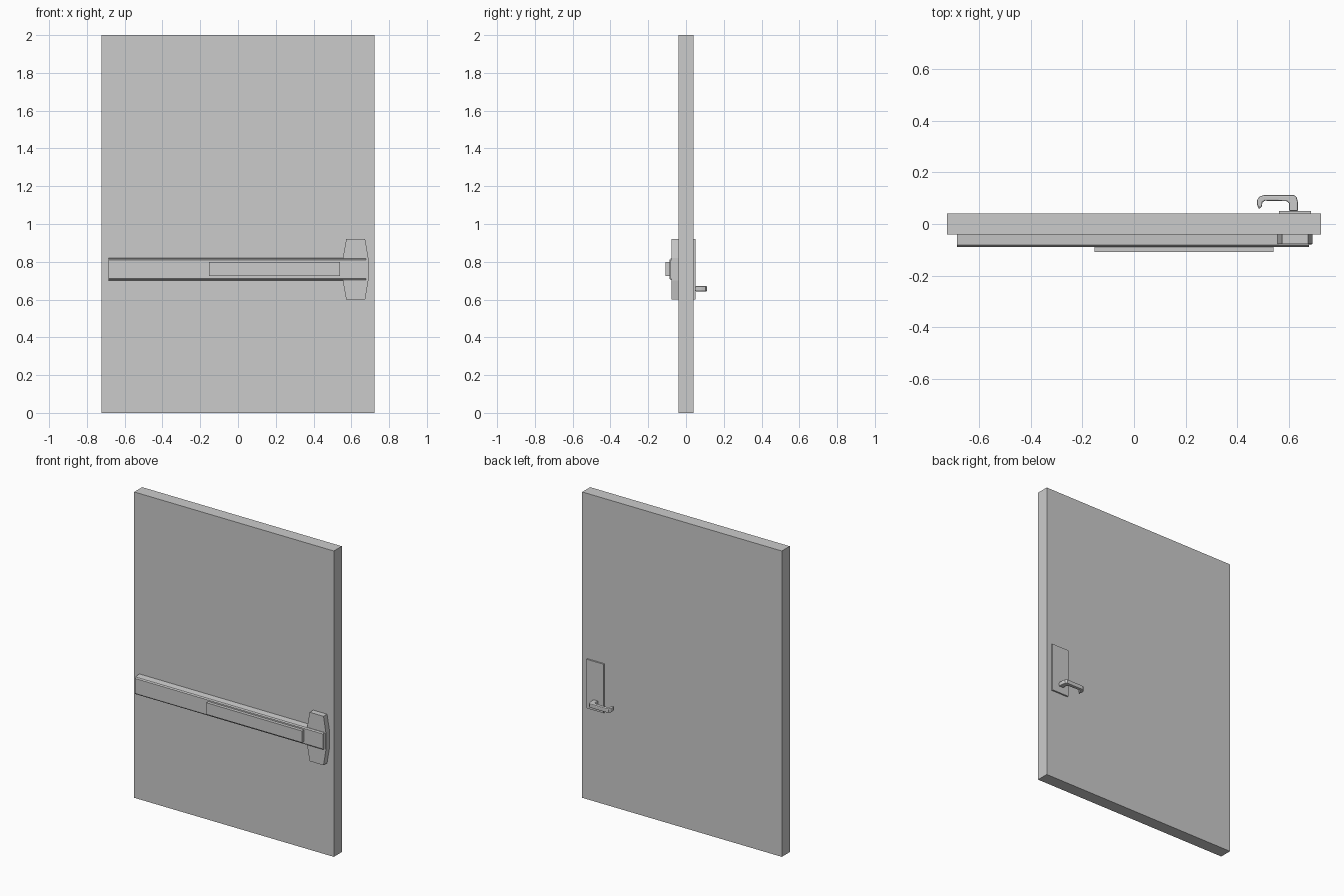
import bpy, bmesh
from mathutils import Vector

if "Cube" in bpy.data.objects:
    bpy.data.objects.remove(bpy.data.objects["Cube"])


def prism(name, pts, to3d, direction, bevel=0.0, segments=2):
    """Extrude a flat outline along a direction, optionally bevelled."""
    bm = bmesh.new()
    face = bm.faces.new([bm.verts.new(to3d(*p)) for p in pts])
    ext = bmesh.ops.extrude_face_region(bm, geom=[face])
    moved = [g for g in ext["geom"] if isinstance(g, bmesh.types.BMVert)]
    bmesh.ops.translate(bm, verts=moved, vec=Vector(direction))
    bmesh.ops.recalc_face_normals(bm, faces=bm.faces)
    mesh = bpy.data.meshes.new(name)
    bm.to_mesh(mesh)
    bm.free()
    ob = bpy.data.objects.new(name, mesh)
    bpy.context.collection.objects.link(ob)
    if bevel:
        mod = ob.modifiers.new("Bevel", "BEVEL")
        mod.width = bevel
        mod.segments = segments
        mod.limit_method = "ANGLE"
        mod.angle_limit = 0.9
    return ob


def box(name, x0, x1, y0, y1, z0, z1):
    pts = [(x0, z0), (x1, z0), (x1, z1), (x0, z1)]
    return prism(name, pts, lambda x, z: (x, y0, z), (0, y1 - y0, 0))


def mirrored(half, centre):
    """Close a half outline (u, v) by mirroring v about a centre."""
    return half + [(u, 2 * centre - v) for u, v in reversed(half)]


MID = 0.76

# Door leaf
box("door_leaf", -0.722, 0.722, -0.041, 0.041, 0, 2)

# Push bar housing, chamfered profile along x
rail = mirrored([(-0.041, 0.82), (-0.082, 0.816), (-0.088, 0.809)], MID)
prism("bar_housing", rail, lambda y, z: (-0.685, y, z), (1.362, 0, 0))
end = mirrored([(-0.041, 0.81), (-0.082, 0.81)], MID)
prism("bar_end_cap", end, lambda y, z: (0.677, y, z), (0.009, 0, 0))

# Push pad
box("push_pad", -0.153, 0.54, -0.109, -0.087, 0.724, 0.8)

# Latch case with tapered top and bottom
case = mirrored([(0.573, 0.92), (0.555, 0.82)], MID)
case += mirrored([(0.69, 0.82), (0.673, 0.92)], MID)[2:]
case += mirrored([(0.69, 0.82), (0.673, 0.92)], MID)[:2]
prism("latch_case", case, lambda x, z: (x, -0.078, z), (0, 0.038, 0))

# Outside trim plate
box("trim_plate", 0.56, 0.685, 0.04, 0.051, 0.6, 0.92)

# Lever handle: stem, arm and returned tip
lever = [(0.634, 0.05), (0.634, 0.082), (0.629, 0.103), (0.618, 0.112),
         (0.503, 0.112), (0.485, 0.106), (0.476, 0.093), (0.475, 0.078),
         (0.482, 0.058), (0.495, 0.067), (0.496, 0.083), (0.506, 0.09),
         (0.59, 0.088), (0.6, 0.08), (0.6, 0.05)]
prism("lever_handle", lever, lambda x, y: (x, y, 0.643), (0, 0, 0.028), 0.005, 2)
